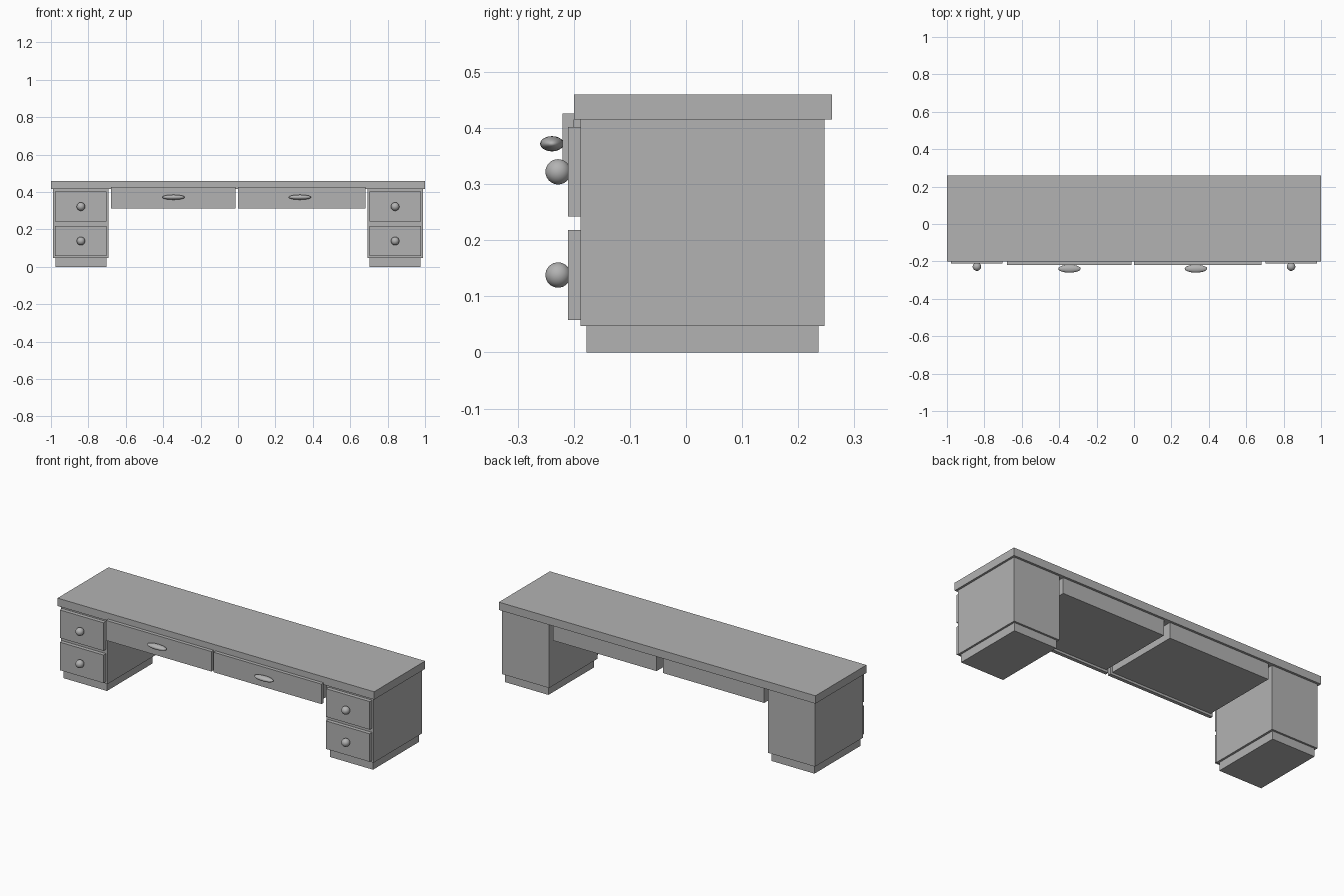
import bpy

if "Cube" in bpy.data.objects:
    bpy.data.objects.remove(bpy.data.objects["Cube"])

grey = bpy.data.materials.new("plain_grey")
grey.diffuse_color = (0.45, 0.45, 0.45, 1)
grey.use_nodes = True
grey.node_tree.nodes["Principled BSDF"].inputs["Base Color"].default_value = grey.diffuse_color


def box(name, x, y, z):
    """Box from (min, max) ranges on each axis."""
    bpy.ops.mesh.primitive_cube_add(size=1)
    ob = bpy.context.object
    ob.name = name
    ob.location = [(a + b) / 2 for a, b in (x, y, z)]
    ob.scale = [b - a for a, b in (x, y, z)]
    bpy.ops.object.transform_apply(location=False, rotation=False, scale=True)
    ob.data.materials.append(grey)
    return ob


def ball(name, loc, radii):
    """Smooth ellipsoid for knobs and pulls."""
    bpy.ops.mesh.primitive_uv_sphere_add(segments=32, ring_count=16, radius=1, location=loc)
    ob = bpy.context.object
    ob.name = name
    ob.scale = radii
    bpy.ops.object.transform_apply(location=False, rotation=False, scale=True)
    bpy.ops.object.shade_smooth()
    ob.data.materials.append(grey)
    return ob


# desk top
box("desk_top", (-1, 1), (-0.20, 0.26), (0.415, 0.46))

# pedestals with plinth, two drawer fronts and knobs
for side, s in (("left", -1), ("right", 1)):
    def span(a, b):
        return tuple(sorted((s * a, s * b)))
    box(side + "_pedestal", span(0.692, 0.988), (-0.188, 0.247), (0.047, 0.415))
    box(side + "_plinth", span(0.704, 0.977), (-0.177, 0.236), (0, 0.047))
    for level, z in (("lower", 0.138), ("upper", 0.322)):
        box(f"{side}_{level}_drawer_front", span(0.703, 0.979), (-0.21, -0.188), (z - 0.08, z + 0.08))
        ball(f"{side}_{level}_knob", (s * 0.84, -0.228, z), (0.0225, 0.0225, 0.0225))

# wide centre drawers: front, body and oval pull
for side, x0, x1, pull in (("left", -0.68, -0.014, -0.345), ("right", 0.0, 0.681, 0.331)):
    box(side + "_centre_drawer_front", (x0, x1), (-0.22, -0.2), (0.312, 0.426))
    box(side + "_centre_drawer_body", (x0 + 0.013, x1 - 0.013), (-0.2, 0.247), (0.325, 0.415))
    ball(side + "_centre_pull", (pull, -0.239, 0.372), (0.06, 0.021, 0.0135))
